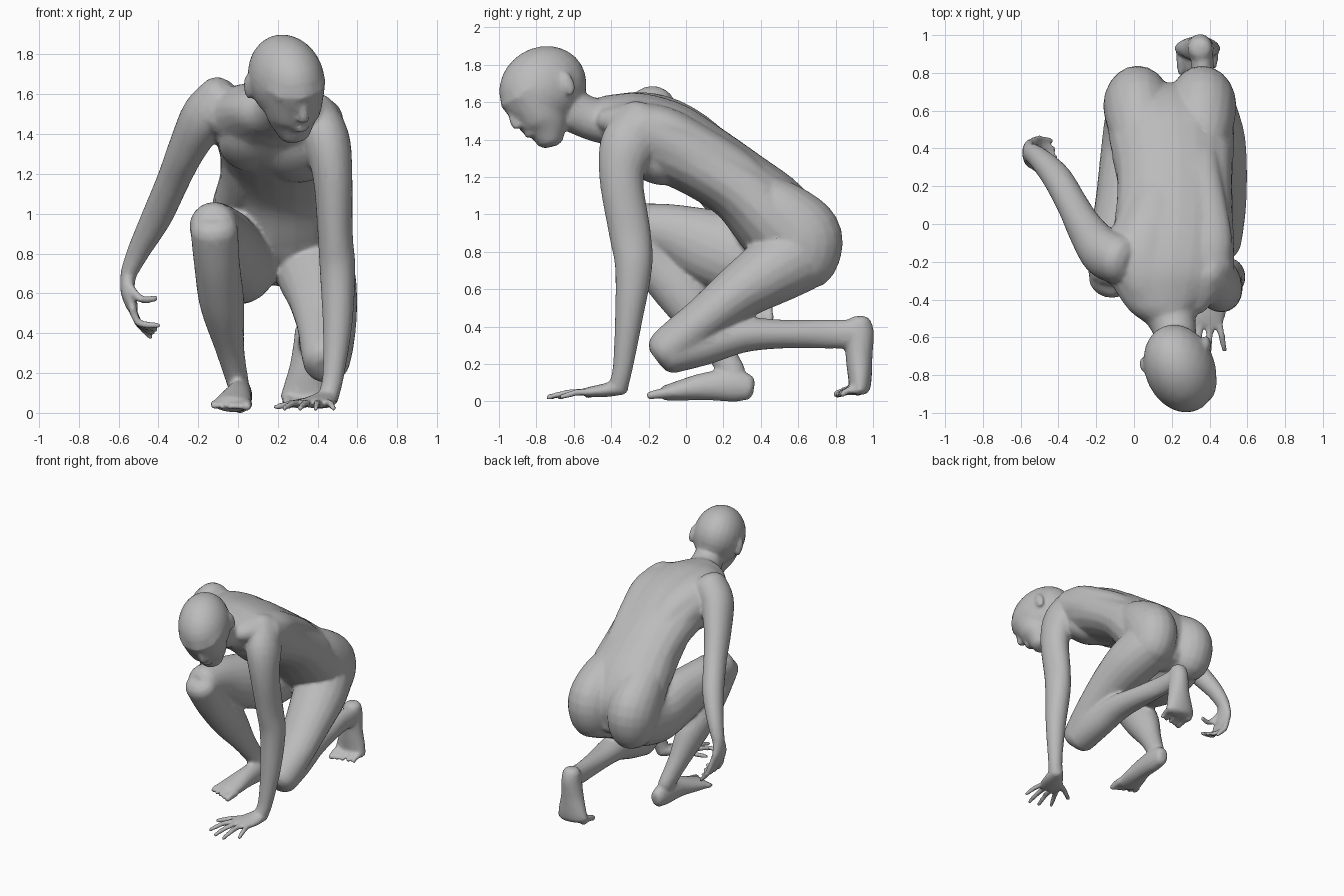
import bpy, bmesh, math
from mathutils import Vector, Matrix

skin = bpy.data.materials.new("grey_skin")
skin.diffuse_color = (0.5, 0.5, 0.5, 1)
bm = bmesh.new()          # all body volumes, fused at the end
SEG = 20


def spline(p, i, t):
    """Catmull-Rom value between p[i] and p[i+1]."""
    a, b, c, d = (p[max(0, min(len(p) - 1, i + k))] for k in (-1, 0, 1, 2))
    return [0.5 * (2 * q + (r - o) * t + (2 * o - 5 * q + 4 * r - s) * t * t
                   + (3 * q - o - 3 * r + s) * t ** 3) for o, q, r, s in zip(a, b, c, d)]


def loft(rings, side=(1, 0, 0), m=Matrix(), steps=4, cap=0.55):
    """Rounded tube through rings (x, y, z, half width along side, half depth)."""
    pts = [spline(rings, i, k / steps) for i in range(len(rings) - 1) for k in range(steps)]
    pts.append(list(rings[-1]))

    def end(p, q):        # domed end rings
        d = (Vector(p[:3]) - Vector(q[:3])).normalized()
        r = min(p[3], p[4]) * cap
        return [list(Vector(p[:3]) + d * r * f) + [p[3] * s, p[4] * s]
                for f, s in ((0.6, 0.84), (1.0, 0.5))]
    pts = end(pts[0], pts[1])[::-1] + pts + end(pts[-1], pts[-2])
    loops = []
    for i, p in enumerate(pts):
        t = (Vector(pts[min(i + 1, len(pts) - 1)][:3]) - Vector(pts[max(i - 1, 0)][:3])).normalized()
        s = Vector(side)
        u = (s - t * s.dot(t)).normalized()
        v = t.cross(u)
        loops.append([bm.verts.new(m @ (Vector(p[:3]) + u * p[3] * math.cos(a) + v * p[4] * math.sin(a)))
                      for a in (2 * math.pi * j / SEG for j in range(SEG))])
    faces = [bm.faces.new(loops[0][::-1]), bm.faces.new(loops[-1])]
    for a, b in zip(loops, loops[1:]):
        faces += [bm.faces.new((a[j], a[(j + 1) % SEG], b[(j + 1) % SEG], b[j])) for j in range(SEG)]
    bmesh.ops.recalc_face_normals(bm, faces=faces)


def blob(c, r, m=Matrix(), rx=0.0, ry=0.0):
    """Ellipsoid, tilted about x and y."""
    bmesh.ops.create_uvsphere(bm, u_segments=24, v_segments=14, radius=1,
                              matrix=m @ Matrix.Translation(c) @ Matrix.Rotation(ry, 4, 'Y')
                              @ Matrix.Rotation(rx, 4, 'X') @ Matrix.Diagonal((*r, 1)))


def digit(a, b, c, r):
    """Finger or toe through three points."""
    loft([(*a, r, r), (*b, r * 0.95, r * 0.95), (*c, r * 0.75, r * 0.75)], side=(0.3, 0.5, 0.8), steps=2)


# torso, rolled so the right shoulder is higher
loft([(.19, .62, .72, .22, .12), (.19, .56, .85, .32, .21), (.2, .45, 1.0, .335, .225),
      (.215, .285, 1.155, .31, .195), (.215, .09, 1.285, .31, .2), (.2, -.1, 1.39, .32, .215),
      (.18, -.27, 1.47, .33, .185), (.18, -.4, 1.5, .24, .14), (.2, -.5, 1.51, .135, .115),
      (.23, -.62, 1.56, .105, .115)], side=(1, 0, -.15))
for s, lift in ((-1, .035), (1, -.02)):
    # long back muscles either side of the spine
    loft([(.2 + s * .13, .48, 1.09, .11, .075), (.23 + s * .115, .29, 1.26, .11, .08),
          (.235 + s * .13, .07, 1.42 + lift, .13, .08), (.21 + s * .16, -.11, 1.5 + lift, .15, .095),
          (.2 + s * .14, -.28, 1.53 + lift, .14, .09), (.2 + s * .09, -.42, 1.52 + lift, .1, .07)])
    # side muscles from the hip to the shoulder
    loft([(.2 + s * .21, .38, 1.07, .11, .13), (.215 + s * .19, .2, 1.2, .11, .13),
          (.215 + s * .195, .02, 1.34 + lift, .115, .13), (.19 + s * .215, -.13, 1.43 + lift, .125, .14),
          (.17 + s * .23, -.25, 1.49 + lift, .13, .13)])
    # flat chest muscles
    blob((.19 + s * .11, -.21, 1.32 + lift), (.18, .2, .11), rx=-.6)
    # buttocks, running up into the lower back
    loft([(.2 + s * .13, .36, 1.13, .13, .11), (.195 + s * .155, .5, 1.02, .17, .17),
          (.19 + s * .17, .615, .89, .182, .212), (.19 + s * .17, .625, .79, .175, .2),
          (.19 + s * .17, .59, .74, .16, .18)])

# supporting left arm
loft([(.37, -.22, 1.5, .12, .14), (.44, -.31, 1.37, .122, .15), (.475, -.345, 1.19, .1, .118),
      (.488, -.3, .9, .088, .112), (.5, -.28, .72, .09, .1), (.5, -.305, .45, .075, .075),
      (.48, -.335, .2, .055, .055), (.46, -.355, .1, .052, .052)])
# left hand flat on the ground
loft([(.46, -.34, .08, .05, .045), (.42, -.43, .06, .078, .037), (.38, -.52, .05, .09, .027)])
for bx, tx, ty in ((.445, .48, -.67), (.405, .39, -.74), (.36, .31, -.73), (.32, .23, -.68)):
    digit((bx, -.5, .05), ((bx + tx) / 2, (ty - .5) / 2, .048), (tx, ty, .022), .02)
digit((.39, -.42, .055), (.29, -.47, .05), (.19, -.53, .028), .022)

# hanging right arm
loft([(-.07, -.19, 1.575, .13, .13), (-.165, -.15, 1.49, .12, .135), (-.255, -.03, 1.33, .095, .115),
      (-.325, .1, 1.17, .082, .092), (-.405, .24, .99, .077, .082), (-.495, .34, .82, .058, .064),
      (-.55, .38, .7, .042, .052)])
# right hand with curled fingers
loft([(-.55, .38, .7, .05, .04), (-.555, .375, .61, .075, .035), (-.53, .375, .53, .085, .03)],
     side=(0, 1, 0))
for i in range(4):
    y = .305 + .045 * i
    digit((-.53, y, .53), (-.5, y + .01, .45), (-.395 - .014 * i, y, .44 - .02 * i), .021)
digit((-.54, .32, .63), (-.49, .28, .57), (-.41, .3, .575), .022)

# kneeling left leg
loft([(.36, .58, .77, .19, .2), (.395, .44, .685, .195, .18), (.425, .28, .58, .175, .148),
      (.445, .1, .44, .15, .122), (.445, -.05, .315, .132, .12), (.445, -.115, .265, .12, .11)])
loft([(.445, -.09, .262, .12, .115), (.435, .1, .31, .115, .115), (.415, .3, .355, .105, .095),
      (.39, .52, .36, .085, .077), (.365, .75, .36, .062, .078), (.36, .88, .36, .06, .078)])
# left foot standing on its toes
loft([(.35, .928, .42, .065, .065), (.35, .928, .36, .07, .078), (.345, .925, .24, .085, .072),
      (.34, .93, .13, .112, .064), (.335, .93, .07, .125, .056)])
# raised right leg
loft([(.03, .52, .78, .19, .21), (0, .35, .755, .18, .21), (-.05, .12, .83, .155, .2),
      (-.1, -.08, .905, .135, .152), (-.125, -.265, .94, .12, .12)])
loft([(-.12, -.295, .925, .12, .11), (-.105, -.17, .74, .115, .12), (-.08, 0, .55, .112, .135),
      (-.04, .15, .32, .072, .085), (0, .255, .15, .055, .068)])
# right foot flat on the ground
loft([(.015, .335, .075, .052, .07), (.01, .25, .085, .062, .087), (0, .1, .08, .07, .074),
      (-.02, -.03, .058, .09, .055), (-.035, -.11, .045, .096, .041)])
# toes
for i in range(5):
    r = .028 if i == 0 else .021
    x = .045 - .041 * i
    digit((x, -.1, .045), (x, -.15 + .006 * i, .04), (x, -.2 + .015 * i, .03), r)
    x = .25 + .044 * i
    digit((x, .93, .055), (x, .87, .06), (x, .8 + .008 * i, .035), r)

# head, turned towards the left, tilted and bowed
H = (Matrix.Translation((.245, -.772, 1.68)) @ Matrix.Rotation(.33, 4, 'Z')
     @ Matrix.Rotation(-.18, 4, 'Y') @ Matrix.Rotation(.52, 4, 'X'))
blob((0, .005, -.005), (.185, .248, .215), H)
loft([(0, -.08, .03, .168, .15), (0, -.09, -.1, .15, .137), (0, -.09, -.18, .128, .122),
      (0, -.115, -.255, .085, .08)], m=H)
# nose, brow and lips
loft([(0, -.205, 0, .018, .02), (0, -.235, -.06, .02, .022), (0, -.24, -.11, .03, .022)], m=H)
loft([(-.11, -.175, .02, .02, .025), (0, -.225, .025, .022, .025), (.11, -.175, .02, .02, .025)],
     side=(0, 0, 1), m=H)
blob((0, -.205, -.18), (.045, .02, .018), H)
for s in (-1, 1):
    # ears
    blob((s * .178, .07, -.055), (.022, .036, .066), H, rx=-.2)

# fuse everything into a single skin
mesh = bpy.data.meshes.new("crouching_body")
bm.to_mesh(mesh)
bm.free()
mesh.materials.append(skin)
body = bpy.data.objects.new("crouching_body", mesh)
bpy.context.collection.objects.link(body)
fuse = body.modifiers.new("fuse", 'REMESH')
fuse.mode = 'VOXEL'
fuse.voxel_size = 0.012
fuse.use_smooth_shade = True
relax = body.modifiers.new("relax", 'SMOOTH')
relax.factor = 0.5
relax.iterations = 6
thin = body.modifiers.new("simplify", 'DECIMATE')
thin.ratio = 0.2
